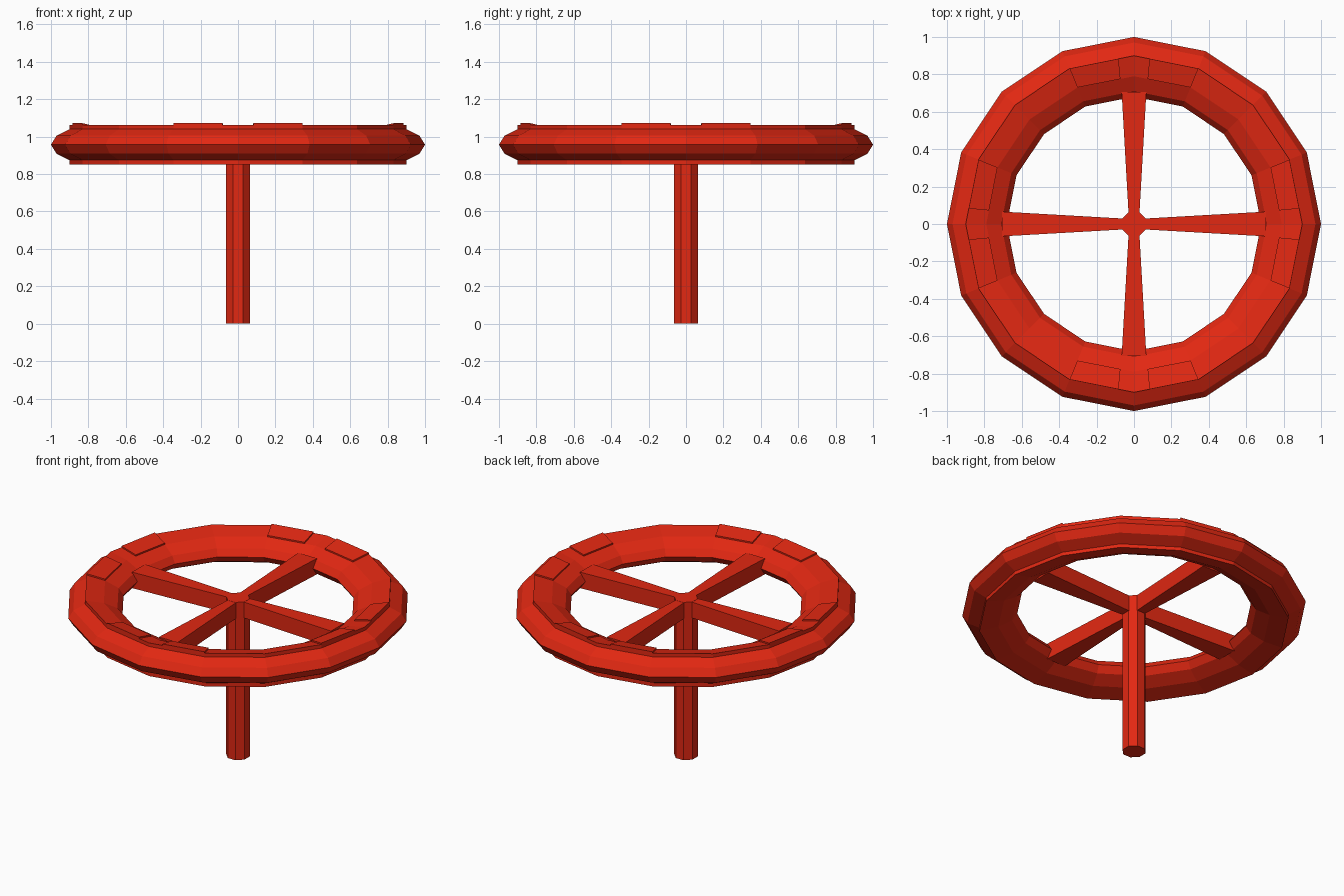
import bpy, math
from mathutils import Vector

if "Cube" in bpy.data.objects:
    bpy.data.objects.remove(bpy.data.objects["Cube"])

red = bpy.data.materials.new("valve_red")
red.diffuse_color = (0.76, 0.021, 0.006, 1)
red.use_nodes = True
red.node_tree.nodes["Principled BSDF"].inputs["Base Color"].default_value = red.diffuse_color


def make(name, verts, faces):
    me = bpy.data.meshes.new(name)
    me.from_pydata([tuple(v) for v in verts], [], faces)
    me.materials.append(red)
    ob = bpy.data.objects.new(name, me)
    bpy.context.collection.objects.link(ob)
    return ob


def polar(r, a, z):
    return Vector((r * math.cos(a), r * math.sin(a), z))


def box(name, bottom, top):
    # closed solid between two matching counter-clockwise polygons
    n = len(bottom)
    faces = [tuple(reversed(range(n))), tuple(range(n, 2 * n))]
    faces += [(i, (i + 1) % n, n + (i + 1) % n, n + i) for i in range(n)]
    return make(name, bottom + top, faces)


SIDES = 16
MID = 0.957
STEP = 2 * math.pi / SIDES

# wheel rim: stepped rounded cross-section, mirrored about its mid height
upper = [(0.97, 0.048), (0.90, 0.083), (0.90, 0.106), (0.79, 0.082), (0.71, 0.042)]
profile = [(1.0, 0)] + upper + [(0.68, 0)] + [(r, -h) for r, h in reversed(upper)]
n = len(profile)
verts = [polar(r, i * STEP, MID + h) for i in range(SIDES) for r, h in profile]
faces = []
for i in range(SIDES):
    j = (i + 1) % SIDES
    for k in range(n):
        m = (k + 1) % n
        faces.append((i * n + k, j * n + k, j * n + m, i * n + m))
make("rim", verts, faces)

# raised grip plates flanking each spoke
for q in range(4):
    for s in (1, -1):
        a0 = q * math.pi / 2
        a1 = a0 + s * STEP

        def at(r, t, z):
            return polar(r, a0, z).lerp(polar(r, a1, z), t)

        corners = [(0.79, 0.24, 1.039), (0.90, 0.24, 1.063),
                   (0.90, 1.0, 1.063), (0.79, 1.0, 1.039)]
        if s < 0:
            corners.reverse()
        box("grip_plate", [at(r, t, z - 0.004) for r, t, z in corners],
            [at(r, t, z + 0.009) for r, t, z in corners])

# octagonal stem
ring = [polar(0.070, (i + 0.5) * math.pi / 4, 0) for i in range(8)]
box("stem", ring, [v + Vector((0, 0, 1.01)) for v in ring])

# four spokes widening toward the rim
outline = [(0.055, -0.029), (0.705, -0.066), (0.705, 0.066), (0.055, 0.029)]
for q in range(4):
    c, s = math.cos(q * math.pi / 2), math.sin(q * math.pi / 2)
    layers = [[Vector((x * c - y * s, x * s + y * c, z)) for x, y in outline]
              for z in (0.907, 1.009)]
    box("spoke", *layers)
